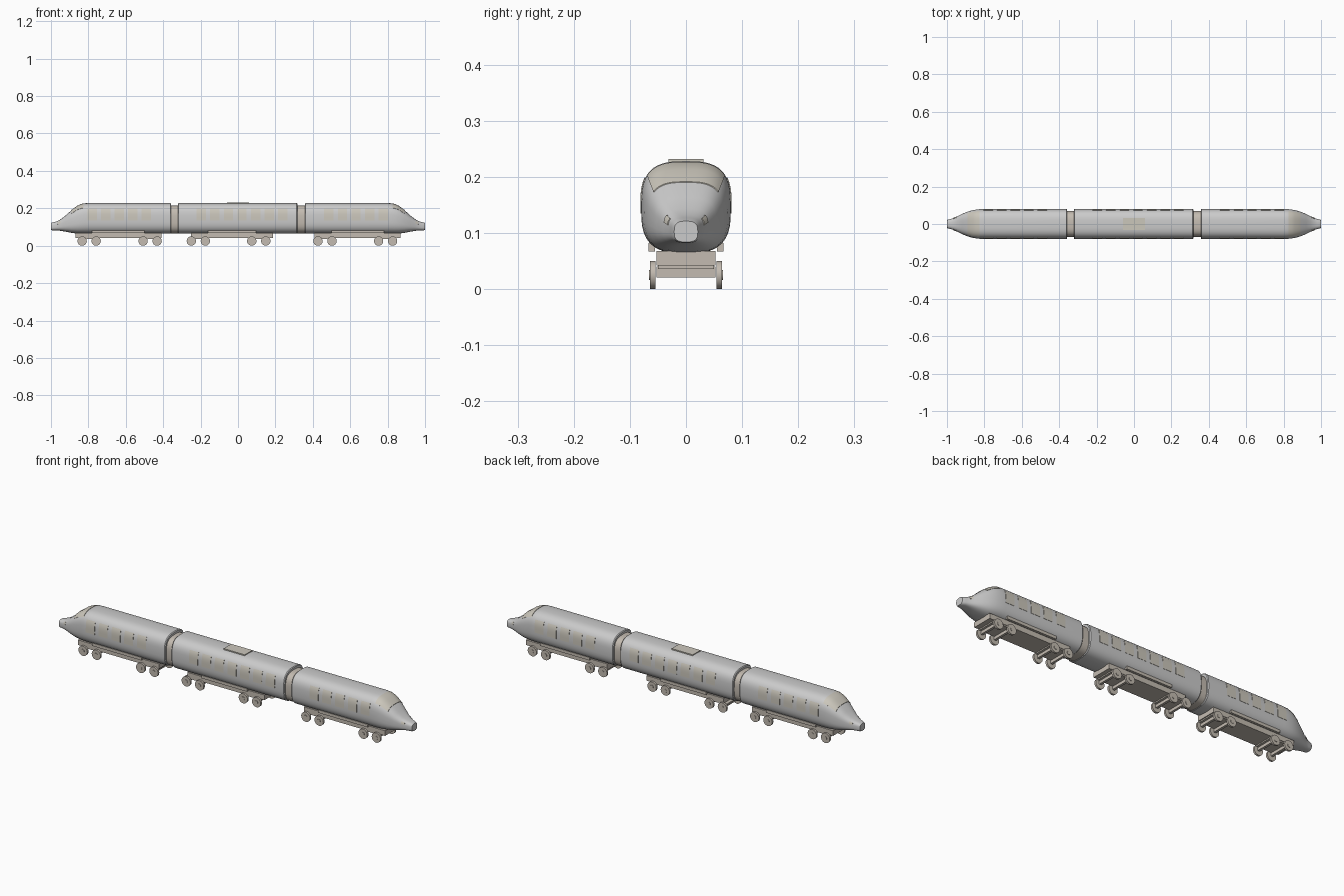
import bpy, bmesh, math
from mathutils import Matrix

if "Cube" in bpy.data.objects:
    bpy.data.objects.remove(bpy.data.objects["Cube"])

N = 3.0      # superellipse exponent of the body section
SEG = 48

# nose stations: x, half width, bottom z, top z
NOSE = [(0.80, .08, .064, .228), (0.82, .0795, .064, .2265), (0.84, .0775, .0642, .221),
        (0.86, .0745, .065, .212), (0.89, .066, .0685, .190), (0.92, .0535, .0745, .163),
        (0.945, .041, .079, .143), (0.965, .032, .0815, .132), (0.98, .027, .082, .127),
        (0.994, .0235, .082, .1235), (1.0, .021, .084, .121)]


def material(name, rgb):
    m = bpy.data.materials.new(name)
    m.diffuse_color = (*rgb, 1)
    m.use_nodes = True
    m.node_tree.nodes["Principled BSDF"].inputs["Base Color"].default_value = m.diffuse_color
    return m


GLASS = material("window_tone", (.60, .57, .50))
UNDER = material("underside_tone", (.55, .50, .44))


def section(x):
    """Half width, bottom and top of the body at |x|."""
    x = min(abs(x), 1.0)
    if x <= NOSE[0][0]:
        return NOSE[0][1:]
    for a, b in zip(NOSE, NOSE[1:]):
        if x <= b[0]:
            f = (x - a[0]) / (b[0] - a[0])
            return tuple(p + (q - p) * f for p, q in zip(a[1:], b[1:]))


def point(x, t, off=0.0, sec=None):
    hw, zb, zt = sec or section(x)
    c, s = math.cos(t), math.sin(t)
    y = math.copysign(abs(c) ** (2 / N), c) * (hw + off)
    z = (zb + zt) / 2 + math.copysign(abs(s) ** (2 / N), s) * ((zt - zb) / 2 + off)
    return (x, y, z)


def angle(z):
    """Section angle at height z on the straight body."""
    f = (z - .146) / .082
    return math.asin(math.copysign(abs(f) ** (N / 2), f))


def finish(bm, name, mat=None, smooth=True):
    bmesh.ops.recalc_face_normals(bm, faces=bm.faces)
    me = bpy.data.meshes.new(name)
    bm.to_mesh(me)
    bm.free()
    ob = bpy.data.objects.new(name, me)
    bpy.context.collection.objects.link(ob)
    if mat:
        me.materials.append(mat)
    if smooth:
        bpy.context.view_layer.objects.active = ob
        bpy.ops.object.select_all(action='DESELECT')
        ob.select_set(True)
        bpy.ops.object.shade_smooth_by_angle(angle=math.radians(35))
    return ob


def loft(name, stations, mat=None):
    """Skin section rings given as (x, section)."""
    bm = bmesh.new()
    rings = [[bm.verts.new(point(x, 2 * math.pi * i / SEG, 0, s)) for i in range(SEG)]
             for x, s in stations]
    for a, b in zip(rings, rings[1:]):
        for i in range(SEG):
            j = (i + 1) % SEG
            bm.faces.new((a[i], a[j], b[j], b[i]))
    bm.faces.new(rings[0])
    bm.faces.new(rings[-1])
    return finish(bm, name, mat)


def patch(name, xs, t0, t1, steps, thick=.0015):
    """Raised panel that follows the body surface."""
    bm = bmesh.new()
    layers = [[[bm.verts.new(point(x, t0 + (t1 - t0) * i / steps, off)) for i in range(steps + 1)]
               for x in xs] for off in (thick, -.002)]
    for g in layers:
        for a, b in zip(g, g[1:]):
            for i in range(steps):
                bm.faces.new((a[i], a[i + 1], b[i + 1], b[i]))

    def rim(g):
        return g[0] + [r[-1] for r in g[1:]] + g[-1][-2::-1] + [r[0] for r in g[-2:0:-1]]
    o, n = rim(layers[0]), rim(layers[1])
    for i in range(len(o)):
        j = (i + 1) % len(o)
        bm.faces.new((o[i], o[j], n[j], n[i]))
    return finish(bm, name, GLASS)


def box(name, x0, x1, y0, y1, z0, z1, mat=UNDER):
    bm = bmesh.new()
    m = Matrix.Translation(((x0 + x1) / 2, (y0 + y1) / 2, (z0 + z1) / 2)) @ \
        Matrix.Diagonal((x1 - x0, y1 - y0, z1 - z0, 1))
    bmesh.ops.create_cube(bm, size=1, matrix=m)
    return finish(bm, name, mat, False)


def cyl(name, x, y, z, r, depth, seg=24):
    bm = bmesh.new()
    m = Matrix.Translation((x, y, z)) @ Matrix.Rotation(math.pi / 2, 4, 'X')
    bmesh.ops.create_cone(bm, cap_ends=True, segments=seg, radius1=r, radius2=r,
                          depth=depth, matrix=m)
    return finish(bm, name, UNDER)


FULL = NOSE[0][1:]
LIP = (.077, .067, .225)

# car bodies
loft("middle_car_body", [(-.322, LIP), (-.318, FULL), (.314, FULL), (.318, LIP)])
for side, s in (("left", -1), ("right", 1)):
    loft(side + "_car_body", [(s * .357, LIP), (s * .361, FULL)] +
         [(s * n[0], n[1:]) for n in NOSE])
    # gangway bellows with a raised rib
    loft(side + "_gangway", [(s * .30, (.07, .066, .214)), (s * .37, (.07, .066, .214))], UNDER)
    # windshield and headlights
    patch(side + "_windshield", [s * x for x in (.825, .84, .86, .89)],
          math.radians(37), math.radians(143), 16)
    for t in (.15, math.pi - .65):
        patch(side + "_headlight", [s * .95, s * .965], t, t + .5, 4)

# side windows
ta, tb = angle(.135), angle(.198)
rows = [("left", -.78, 5), ("middle", -.196, 7), ("right", .486, 5)]
for name, start, count in rows:
    for i in range(count):
        x = start + i * .0725
        patch(name + "_window_front", [x - .025, x + .025], math.pi - tb, math.pi - ta, 8)
        patch(name + "_window_back", [x - .025, x + .025], ta, tb, 8)

# roof panel
box("roof_panel", -.06, .06, -.031, .031, .222, .232, GLASS)

# underframes, side skirts and bogies
for name, x0, x1, bogies in (("left", -.87, -.41, (-.796, -.470)),
                             ("middle", -.25, .187, (-.212, .111)),
                             ("right", .41, .87, (.465, .789))):
    box(name + "_underframe", x0, x1, -.053, .053, .042, .068)
    for s in (-1, 1):
        y = sorted((s * .055, s * .067))
        box(name + "_skirt", x0 + .09, x1 - .09, *y, .067, .082)
    for bx in bogies:
        box("bogie_frame", bx - .055, bx + .055, -.05, .05, .036, .043)
        for ax in (bx - .0375, bx + .0375):
            box("axle_beam", ax - .006, ax + .006, -.053, .053, .021, .04)
            for s in (-1, 1):
                cyl("wheel", ax, s * .059, .025, .025, .010)
                cyl("wheel_hub", ax, s * .0645, .025, .009, .003, 16)
